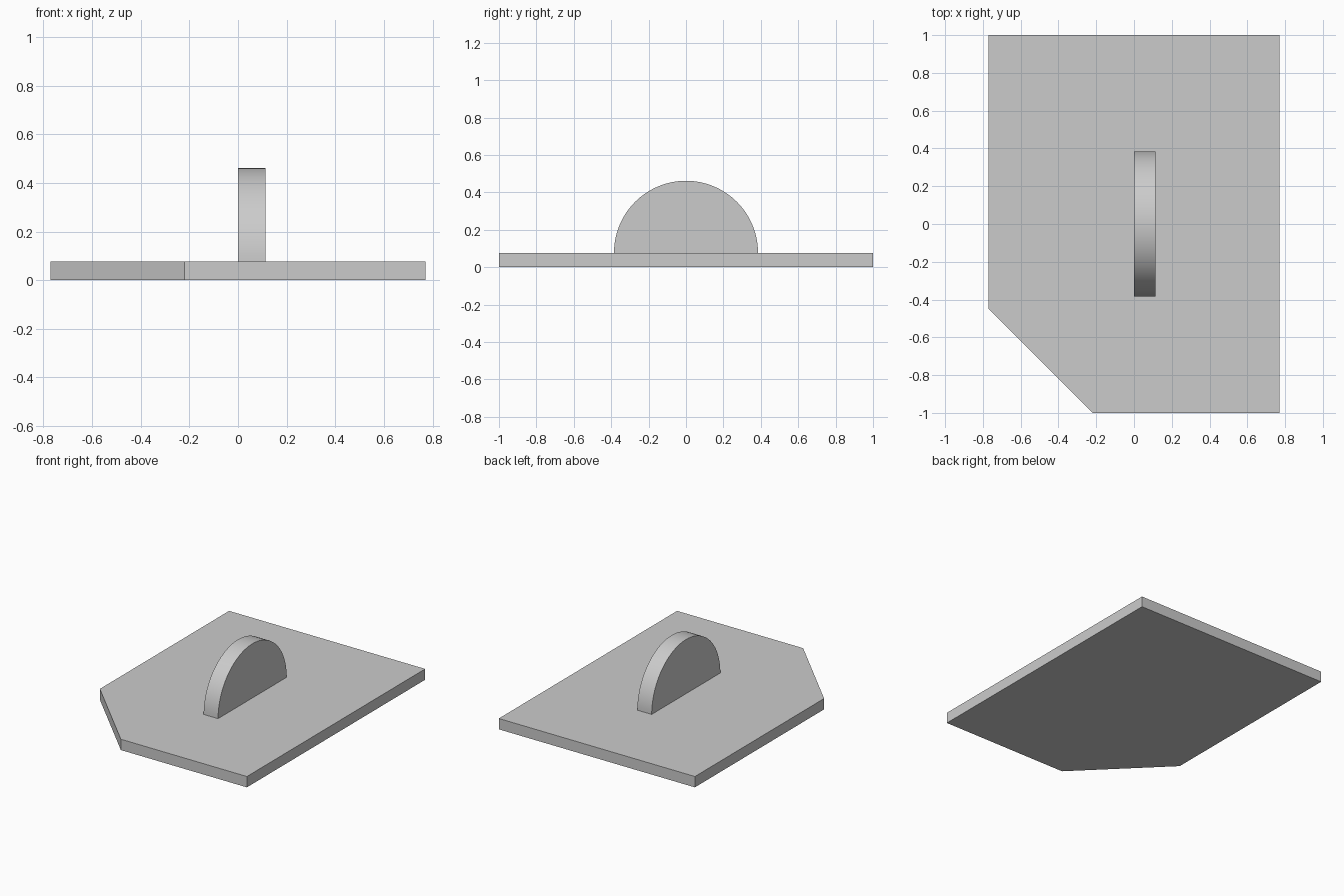
import bpy
import bmesh
from math import cos, sin, pi, radians
from mathutils import Vector

cube = bpy.data.objects.get("Cube")
if cube:
    bpy.data.objects.remove(cube, do_unlink=True)

THICK = 0.077    # base plate height
RADIUS = 0.385   # half disc radius
SEGMENTS = 48

grey = bpy.data.materials.new("light grey")
grey.use_nodes = True
colour = (0.6, 0.6, 0.6, 1)
grey.diffuse_color = colour
grey.node_tree.nodes["Principled BSDF"].inputs["Base Color"].default_value = colour


def extrude_profile(name, points, direction):
    """Make a closed solid by extruding a flat outline."""
    bm = bmesh.new()
    face = bm.faces.new([bm.verts.new(p) for p in points])
    result = bmesh.ops.extrude_face_region(bm, geom=[face], use_keep_orig=True)
    moved = [v for v in result["geom"] if isinstance(v, bmesh.types.BMVert)]
    bmesh.ops.translate(bm, verts=moved, vec=Vector(direction))
    bmesh.ops.recalc_face_normals(bm, faces=bm.faces)
    mesh = bpy.data.meshes.new(name)
    bm.to_mesh(mesh)
    bm.free()
    mesh.materials.append(grey)
    obj = bpy.data.objects.new(name, mesh)
    bpy.context.collection.objects.link(obj)
    return obj


# Base plate with one clipped front corner
outline = [(0.77, -1), (0.77, 1), (-0.77, 1), (-0.77, -0.45), (-0.22, -1)]
extrude_profile("base_plate", [(x, y, 0) for x, y in outline], (0, 0, THICK))

# Upright half disc standing on the plate
angles = [pi * i / SEGMENTS for i in range(SEGMENTS + 1)]
arc = [(0, RADIUS * cos(a), THICK + RADIUS * sin(a)) for a in angles]
disc = extrude_profile("half_disc_handle", arc, (0.113, 0, 0))

# Smooth the curved rim, keep its edges sharp
bpy.ops.object.select_all(action="DESELECT")
disc.select_set(True)
bpy.context.view_layer.objects.active = disc
bpy.ops.object.shade_smooth_by_angle(angle=radians(30))
